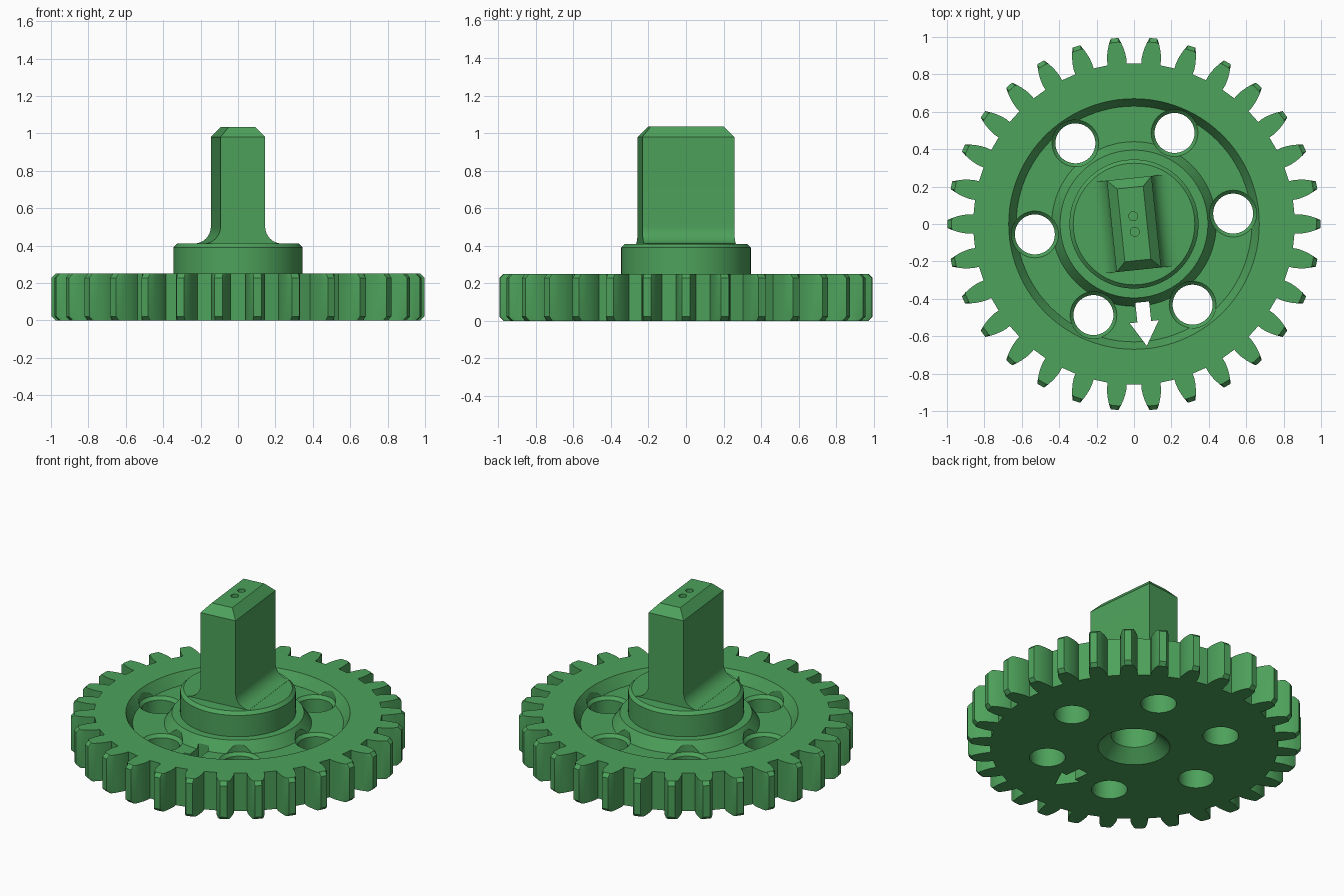
import bpy, bmesh, math
from mathutils import Matrix

if "Cube" in bpy.data.objects:
    bpy.data.objects.remove(bpy.data.objects["Cube"])

TEETH = 30
TURN = math.radians(6)      # twist of shaft, holes and arrow against the teeth
TOP, FLOOR = 0.25, 0.18     # wheel face and recess floor heights

green = bpy.data.materials.new("green")
green.diffuse_color = (0.075, 0.36, 0.105, 1)
green.use_nodes = True
green.node_tree.nodes["Principled BSDF"].inputs["Base Color"].default_value = green.diffuse_color


def finish(name, bm):
    bmesh.ops.remove_doubles(bm, verts=bm.verts, dist=1e-5)
    bmesh.ops.recalc_face_normals(bm, faces=bm.faces)
    me = bpy.data.meshes.new(name)
    bm.to_mesh(me)
    bm.free()
    me.materials.append(green)
    ob = bpy.data.objects.new(name, me)
    bpy.context.collection.objects.link(ob)
    return ob


def loft(name, rings):
    """Closed solid through rings of equal point count."""
    bm = bmesh.new()
    rows = [[bm.verts.new(p) for p in ring] for ring in rings]
    n = len(rows[0])
    for a, b in zip(rows, rows[1:]):
        for i in range(n):
            j = (i + 1) % n
            bm.faces.new((a[i], a[j], b[j], b[i]))
    bm.faces.new(rows[0][::-1])
    bm.faces.new(rows[-1])
    return finish(name, bm)


def lathe(name, profile, steps=64, centre=(0, 0)):
    """Revolve a closed (radius, z) profile around a vertical axis."""
    bm = bmesh.new()
    vs = [bm.verts.new((r, 0, z)) for r, z in profile]
    es = [bm.edges.new((vs[i], vs[(i + 1) % len(vs)])) for i in range(len(vs))]
    bmesh.ops.spin(bm, geom=vs + es, cent=(0, 0, 0), axis=(0, 0, 1),
                   angle=2 * math.pi, steps=steps)
    bmesh.ops.remove_doubles(bm, verts=bm.verts, dist=1e-5)
    loose = [e for e in bm.edges if not e.link_faces]
    bmesh.ops.delete(bm, geom=loose, context='EDGES')
    bmesh.ops.translate(bm, verts=bm.verts, vec=(*centre, 0))
    return finish(name, bm)


def combine(target, tool, operation):
    mod = target.modifiers.new("combine", 'BOOLEAN')
    mod.operation, mod.solver, mod.object = operation, 'EXACT', tool
    bpy.context.view_layer.objects.active = target
    bpy.ops.object.modifier_apply(modifier=mod.name)
    bpy.data.objects.remove(tool, do_unlink=True)


# Toothed wheel: rounded tooth flanks, tips chamfered top and bottom
flank = [(0.858, 0.051), (0.885, 0.052), (0.915, 0.048), (0.945, 0.041),
         (0.972, 0.032), (0.998, 0.021)]
tooth = [(r, -w) for r, w in flank] + [(r, w) for r, w in reversed(flank)]


def gear_ring(z, limit):
    ring = []
    for k in range(TEETH):
        a = 2 * math.pi * k / TEETH
        for r, w in tooth:
            r = min(r, limit)
            ring.append((r * math.cos(a) - w * math.sin(a),
                         r * math.sin(a) + w * math.cos(a), z))
    return ring


gear = loft("gear", [gear_ring(0, 0.976), gear_ring(0.022, 1),
                     gear_ring(TOP - 0.022, 1), gear_ring(TOP, 0.976)])

# Ring-shaped recess with sloped walls
combine(gear, lathe("recess", [(0.395, 0.3), (0.395, TOP), (0.44, FLOOR),
                               (0.63, FLOOR), (0.67, TOP), (0.67, 0.3)], 96),
        'DIFFERENCE')

# Hub with chamfered rim
combine(gear, lathe("hub", [(0, 0.12), (0.345, 0.12), (0.345, 0.39),
                            (0.325, 0.41), (0, 0.41)], 96), 'UNION')

# Shaft: rectangular block, filleted foot on the long sides, chamfered top
W, L, R = 0.12, 0.246, 0.09
levels = [(W + R, L, 0.37)]
for i in range(9):
    t = math.pi / 2 * i / 8
    levels.append((W + R * (1 - math.sin(t)), L, 0.411 + R * (1 - math.cos(t))))
levels += [(W, L, 0.98), (W - 0.05, L - 0.05, 1.035)]
shaft = loft("shaft", [[(-w, -l, z), (w, -l, z), (w, l, z), (-w, l, z)]
                       for w, l, z in levels])
shaft.data.transform(Matrix.Rotation(TURN, 4, 'Z'))
combine(gear, shaft, 'UNION')

# Six round holes, countersunk at the recess floor
for k in range(6):
    a = TURN + k * math.pi / 3
    hole = lathe("hole", [(0, -0.1), (0.107, -0.1), (0.107, FLOOR - 0.02),
                          (0.125, FLOOR), (0.125, 0.35), (0, 0.35)], 40,
                 (0.533 * math.cos(a), 0.533 * math.sin(a)))
    combine(gear, hole, 'DIFFERENCE')

# Arrow-shaped opening
outline = [(-0.037, -0.42), (-0.037, -0.525), (-0.078, -0.525), (0, -0.655),
           (0.078, -0.525), (0.037, -0.525), (0.037, -0.42)]
arrow = loft("arrow", [[(x, y, z) for x, y in outline] for z in (-0.1, 0.4)])
arrow.data.transform(Matrix.Rotation(TURN, 4, 'Z'))
combine(gear, arrow, 'DIFFERENCE')

# Countersunk blind bore underneath
combine(gear, lathe("bore", [(0, -0.1), (0.215, -0.1), (0.215, 0),
                             (0.137, 0.075), (0.137, 0.3), (0, 0.3)], 48),
        'DIFFERENCE')

# Two small marker holes in the shaft top
for s in (1, -1):
    dot = lathe("dot", [(0, 0.98), (0.024, 0.98), (0.024, 1.1), (0, 1.1)], 20,
                (-0.042 * s * math.sin(TURN), 0.042 * s * math.cos(TURN)))
    combine(gear, dot, 'DIFFERENCE')

# Smooth round surfaces, keep edges crisp
bpy.ops.object.select_all(action='DESELECT')
gear.select_set(True)
bpy.context.view_layer.objects.active = gear
bpy.ops.object.shade_smooth_by_angle(angle=math.radians(25))
